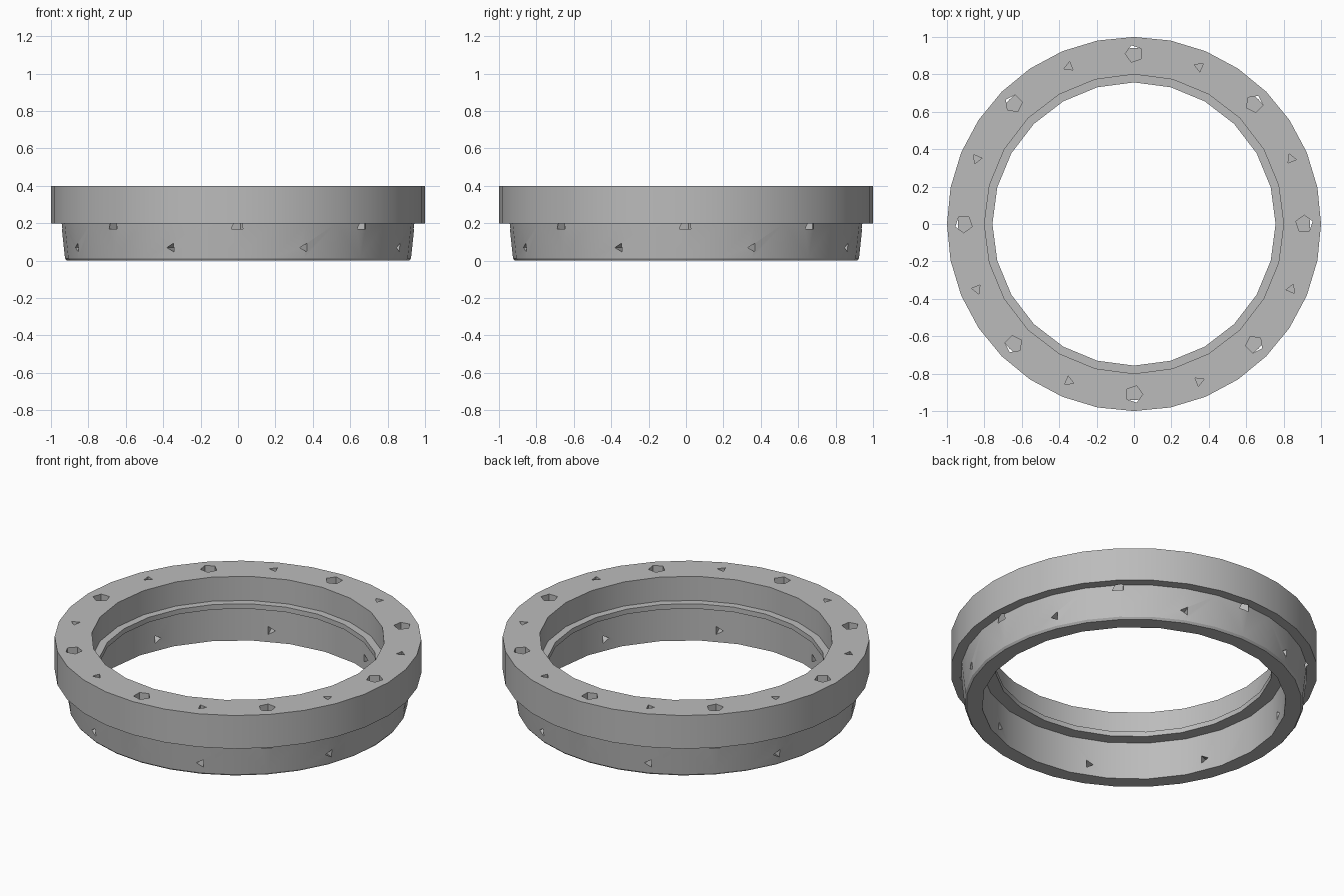
import bpy, bmesh
from math import cos, sin, pi, radians
from mathutils import Matrix

old = bpy.data.objects.get("Cube")
if old:
    bpy.data.objects.remove(old, do_unlink=True)

grey = bpy.data.materials.new("plain_grey")
grey.use_nodes = True
colour = (0.5, 0.5, 0.5, 1)
grey.diffuse_color = colour
for node in grey.node_tree.nodes:
    if node.type == 'BSDF_PRINCIPLED':
        node.inputs["Base Color"].default_value = colour


def make_object(name, bm):
    bmesh.ops.recalc_face_normals(bm, faces=bm.faces)
    mesh = bpy.data.meshes.new(name)
    bm.to_mesh(mesh)
    bm.free()
    mesh.materials.append(grey)
    obj = bpy.data.objects.new(name, mesh)
    bpy.context.collection.objects.link(obj)
    return obj


def turned_solid(name, profile, sides):
    """Capped solid of revolution from (radius, height) points."""
    bm = bmesh.new()
    rings = [[bm.verts.new((r * cos(2 * pi * i / sides), r * sin(2 * pi * i / sides), z))
              for i in range(sides)] for r, z in profile]
    for low, high in zip(rings, rings[1:]):
        for i in range(sides):
            j = (i + 1) % sides
            bm.faces.new((low[i], low[j], high[j], high[i]))
    bm.faces.new(rings[0])
    bm.faces.new(rings[-1])
    return make_object(name, bm)


def hole_cutter(name, sides, r_low, r_high, depth, place, start):
    """Eight prisms spaced evenly around the ring."""
    bm = bmesh.new()
    for k in range(8):
        turn = Matrix.Rotation(radians(start + 45 * k), 4, 'Z')
        bmesh.ops.create_cone(bm, cap_ends=True, segments=sides, radius1=r_low,
                              radius2=r_high, depth=depth, matrix=turn @ place)
    return make_object(name, bm)


def cut(target, cutter):
    cutter.hide_render = True
    mod = target.modifiers.new(cutter.name, 'BOOLEAN')
    mod.operation = 'DIFFERENCE'
    mod.solver = 'EXACT'
    mod.object = cutter
    bpy.context.view_layer.objects.active = target
    bpy.ops.object.modifier_apply(modifier=mod.name)
    bpy.data.objects.remove(cutter, do_unlink=True)


# Flange with a tapered skirt below it
ring = turned_solid("flanged_ring", [(0.915, 0), (0.925, 0.012), (0.945, 0.2),
                                     (1, 0.2), (1, 0.4)], 32)

# Stepped bore with a thin inner lip
cut(ring, turned_solid("bore_cutter", [(0.83, -0.1), (0.83, 0.225), (0.757, 0.225),
                                       (0.757, 0.255), (0.8, 0.255), (0.8, 0.5)], 24))

# Bolt holes, pin holes and skirt holes
cut(ring, hole_cutter("bolt_hole_cutter", 5, 0.047, 0.047, 0.3,
                      Matrix.Translation((0.91, 0, 0.32)), 0))
cut(ring, hole_cutter("pin_hole_cutter", 3, 0.028, 0.028, 0.3,
                      Matrix.Translation((0.91, 0, 0.45)), 22.5))
sideways = Matrix.Translation((0.88, 0, 0.07)) @ Matrix.Rotation(pi / 2, 4, 'Y') \
    @ Matrix.Rotation(pi / 2, 4, 'Z') @ Matrix.Rotation(pi / 2, 4, 'Z')
cut(ring, hole_cutter("skirt_hole_cutter", 3, 0.027, 0.027, 0.3, sideways, 22.5))

# Soft curved walls with crisp rims
bpy.ops.object.select_all(action='DESELECT')
ring.select_set(True)
bpy.context.view_layer.objects.active = ring
bpy.ops.object.shade_smooth_by_angle(angle=radians(30))
